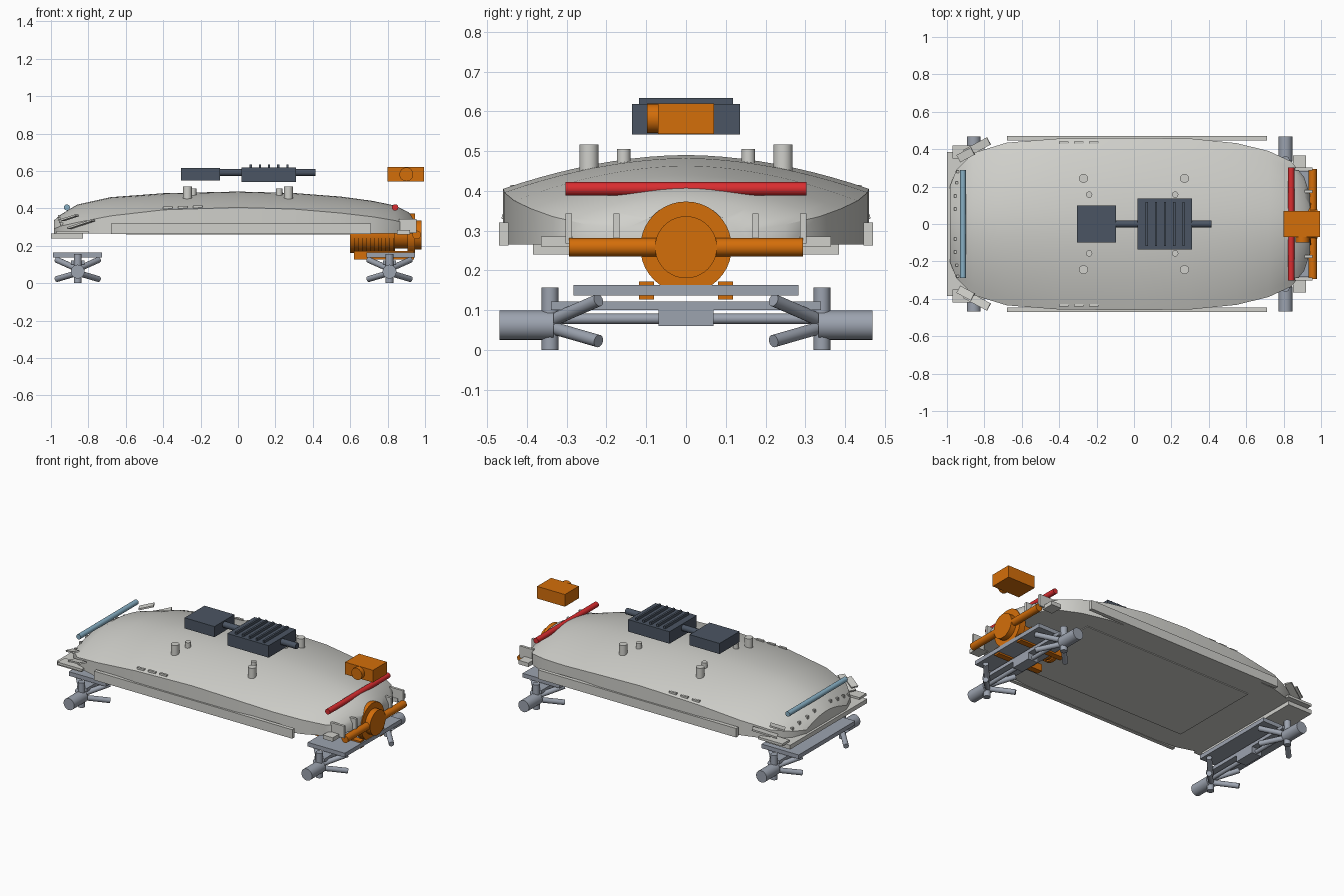
import bpy, bmesh, math
from mathutils import Vector, Euler

if "Cube" in bpy.data.objects:
    bpy.data.objects.remove(bpy.data.objects["Cube"])


def srgb(r, g, b):
    return tuple(((c / 255 + 0.055) / 1.055) ** 2.4 for c in (r, g, b)) + (1,)


def material(name, *rgb):
    m = bpy.data.materials.new(name)
    m.diffuse_color = srgb(*rgb)
    m.use_nodes = True
    m.node_tree.nodes["Principled BSDF"].inputs["Base Color"].default_value = m.diffuse_color
    return m


SHELL = material("light_grey", 208, 208, 203)
METAL = material("steel_grey", 156, 163, 175)
SLATE = material("dark_slate", 75, 85, 99)
ORANGE = material("orange", 212, 110, 10)
RED = material("red", 218, 45, 48)
BLUE = material("pale_blue", 135, 175, 196)


def finish(name, bm, mat, smooth=False):
    bmesh.ops.recalc_face_normals(bm, faces=bm.faces)
    me = bpy.data.meshes.new(name)
    bm.to_mesh(me)
    bm.free()
    me.materials.append(mat)
    ob = bpy.data.objects.new(name, me)
    bpy.context.collection.objects.link(ob)
    if smooth:
        bpy.ops.object.select_all(action='DESELECT')
        ob.select_set(True)
        bpy.context.view_layer.objects.active = ob
        bpy.ops.object.shade_smooth_by_angle(angle=math.radians(35))
    return ob


def box(name, lo, hi, mat, rot=(0, 0, 0)):
    bm = bmesh.new()
    bmesh.ops.create_cube(bm, size=1)
    lo, hi = Vector(lo), Vector(hi)
    bmesh.ops.scale(bm, vec=hi - lo, verts=bm.verts)
    bmesh.ops.rotate(bm, matrix=Euler(rot).to_matrix(), verts=bm.verts)
    bmesh.ops.translate(bm, vec=(lo + hi) / 2, verts=bm.verts)
    return finish(name, bm, mat)


def rod(name, a, b, r, mat, sides=24):
    a, b = Vector(a), Vector(b)
    bm = bmesh.new()
    bmesh.ops.create_cone(bm, cap_ends=True, segments=sides,
                          radius1=r, radius2=r, depth=(b - a).length)
    q = (b - a).to_track_quat('Z', 'Y')
    bmesh.ops.rotate(bm, matrix=q.to_matrix(), verts=bm.verts)
    bmesh.ops.translate(bm, vec=(a + b) / 2, verts=bm.verts)
    return finish(name, bm, mat, True)


# Body shell stations: x, half width, shoulder height, crown height
STATIONS = [
    (-0.985, 0.20, 0.290, 0.335), (-0.95, 0.29, 0.305, 0.365),
    (-0.86, 0.38, 0.325, 0.42), (-0.68, 0.435, 0.36, 0.46),
    (-0.40, 0.457, 0.392, 0.481), (0.0, 0.46, 0.405, 0.49),
    (0.30, 0.457, 0.396, 0.482), (0.55, 0.432, 0.375, 0.463),
    (0.72, 0.39, 0.355, 0.44), (0.84, 0.335, 0.335, 0.415),
    (0.91, 0.25, 0.315, 0.38), (0.94, 0.16, 0.30, 0.35)]
FLOOR = 0.265


def crown(y, w, ze, zt):
    return ze + (zt - ze) * (1 - min(1, abs(y) / w) ** 1.85)


def surface(x, y):
    for a, b in zip(STATIONS, STATIONS[1:]):
        if a[0] <= x <= b[0]:
            t = (x - a[0]) / (b[0] - a[0])
            return crown(y, *[p + (q - p) * t for p, q in zip(a[1:], b[1:])])
    return FLOOR


bm = bmesh.new()
rings = []
for x, w, ze, zt in STATIONS:
    pts = [(-w, FLOOR)]
    pts += [(w * k / 10, crown(w * k / 10, w, ze, zt)) for k in range(-10, 11)]
    pts += [(w, FLOOR)]
    rings.append([bm.verts.new((x, y, z)) for y, z in pts])
for a, b in zip(rings, rings[1:]):
    for i in range(len(a)):
        j = (i + 1) % len(a)
        bm.faces.new((a[i], a[j], b[j], b[i]))
bm.faces.new(rings[0])
bm.faces.new(rings[-1])
finish("body_shell", bm, SHELL, True)
box("floor_panel", (-0.6, -0.3, 0.26), (0.6, 0.3, 0.268), SHELL)

# Splitter at the -x end
box("splitter", (-1, -0.385, 0.24), (-0.83, 0.385, 0.267), SHELL)
for s in (-1, 1):
    # Side skirts and corner plates
    box("side_skirt", (-0.68, s * 0.458 - 0.012, 0.263),
        (0.71, s * 0.458 + 0.012, 0.32), SHELL)
    box("splitter_corner", (-0.97, s * 0.385 - 0.035, 0.265),
        (-0.80, s * 0.385 + 0.035, 0.28), SHELL)
    box("diffuser_corner", (0.85, s * 0.325 - 0.04, 0.26),
        (0.92, s * 0.325 + 0.04, 0.285), SHELL)
    # Angled canards
    for x, y, z, l in ((-0.84, 0.41, 0.315, 0.15), (-0.90, 0.37, 0.35, 0.09)):
        box("canard", (x - l / 2, s * y - 0.022, z - 0.005),
            (x + l / 2, s * y + 0.022, z + 0.005), SHELL,
            (0, math.radians(-16), s * math.radians(28)))
    # Diffuser fins
    for y in (0.175, 0.295):
        box("diffuser_fin", (0.86, s * y - 0.008, 0.268),
            (0.955, s * y + 0.008, 0.343), SHELL)
    # Side vents and nose vents
    for x in (-0.375, -0.295, -0.215):
        z = surface(x, 0.435)
        box("side_vent", (x - 0.025, s * 0.435 - 0.007, z - 0.01),
            (x + 0.025, s * 0.435 + 0.007, z + 0.009), SHELL)
    for y in (0.08, 0.15, 0.22, 0.28):
        x = -0.955 + 0.1 * max(0, y - 0.15)
        z = surface(x, y)
        box("nose_vent", (x - 0.007, s * y - 0.007, z - 0.012),
            (x + 0.007, s * y + 0.007, z + 0.01), SHELL)
    # Body posts
    for x in (-0.27, 0.27):
        rod("large_post", (x, s * 0.244, 0.44), (x, s * 0.244, 0.516), 0.024, SHELL)
    for x in (-0.24, 0.22):
        rod("small_post", (x, s * 0.157, 0.44), (x, s * 0.157, 0.505), 0.017, SHELL)

# Light bars across both ends
rod("front_light_bar", (-0.915, -0.29, 0.405), (-0.915, 0.29, 0.405), 0.016, BLUE)
rod("rear_light_bar", (0.84, -0.303, 0.405), (0.84, 0.303, 0.405), 0.017, RED)

# Raised power units with cooling fins
box("control_box", (-0.305, -0.10, 0.55), (-0.095, 0.10, 0.617), SLATE)
box("power_box", (0.02, -0.136, 0.542), (0.31, 0.136, 0.618), SLATE)
rod("power_shaft", (-0.1, 0, 0.592), (0.415, 0, 0.592), 0.019, SLATE)
for k in range(5):
    x = 0.068 + 0.049 * k
    box("cooling_fin", (x - 0.006, -0.118, 0.615), (x + 0.006, 0.118, 0.634), SLATE)

# Raised pump unit
box("pump_box", (0.80, -0.07, 0.543), (0.995, 0.07, 0.62), ORANGE)
rod("pump_port", (0.90, -0.098, 0.582), (0.90, 0, 0.582), 0.037, ORANGE)

# Ribbed motor with end disc and cross tube
ZM = 0.258
rod("motor_body", (0.60, 0, ZM), (0.84, 0, ZM), 0.088, ORANGE, 32)
for k in range(6):
    x = 0.60 + 0.042 * k
    rod("motor_rib", (x, 0, ZM), (x + 0.024, 0, ZM), 0.096, ORANGE, 32)
rod("motor_neck", (0.83, 0, ZM), (0.91, 0, ZM), 0.072, ORANGE, 32)
rod("motor_disc", (0.905, 0, ZM), (0.945, 0, ZM), 0.115, ORANGE, 40)
rod("motor_cap", (0.94, 0, ZM), (0.98, 0, ZM), 0.078, ORANGE, 40)
rod("cross_tube", (0.955, -0.294, ZM), (0.955, 0.294, ZM), 0.023, ORANGE)
for s in (-1, 1):
    box("motor_foot", (0.62, s * 0.099 - 0.019, 0.127),
        (0.94, s * 0.099 + 0.019, 0.172), ORANGE)

# Suspension at both ends
for cx, px in ((-0.857, -0.858), (0.81, 0.817)):
    box("mount_plate", (px - 0.13, -0.283, 0.137), (px + 0.13, 0.283, 0.163), METAL)
    box("cross_beam", (cx - 0.035, -0.34, 0.10), (cx + 0.035, 0.34, 0.122), METAL)
    rod("axle", (cx, -0.335, 0.078), (cx, 0.335, 0.078), 0.013, METAL, 16)
    box("gear_block", (cx - 0.035, -0.069, 0.06), (cx + 0.035, 0.069, 0.101), METAL)
    for s in (-1, 1):
        rod("hub", (cx, s * 0.333, 0.062), (cx, s * 0.469, 0.062), 0.037, METAL)
        rod("kingpin", (cx, s * 0.342, 0), (cx, s * 0.342, 0.157), 0.021, METAL)
        for dx in (-0.112, 0.112):
            for z0, z1 in ((0.075, 0.125), (0.055, 0.022)):
                rod("control_arm", (cx, s * 0.335, z0),
                    (cx + dx, s * 0.22, z1), 0.016, METAL, 16)
